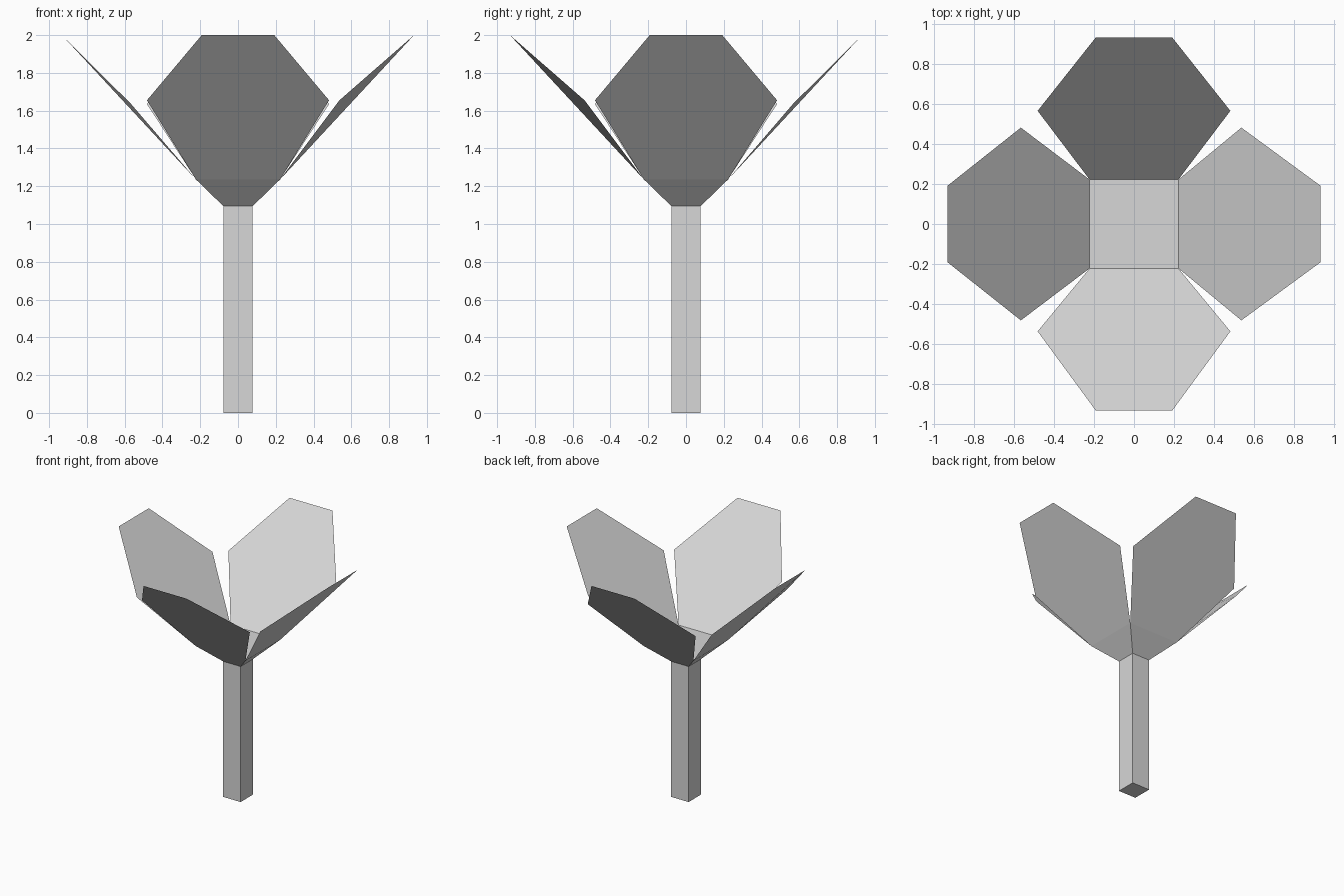
import bpy
import bmesh
from math import pi
from mathutils import Matrix

cube = bpy.data.objects.get("Cube")
if cube:
    bpy.data.objects.remove(cube, do_unlink=True)

STEM, CUP = 0.078, 0.222          # half widths
STEM_TOP, CUP_TOP = 1.095, 1.235  # heights

grey = bpy.data.materials.new("light grey")
grey.use_nodes = True
color = (0.68, 0.68, 0.68, 1)
grey.diffuse_color = color
grey.node_tree.nodes["Principled BSDF"].inputs["Base Color"].default_value = color


def finish(name, bm):
    mesh = bpy.data.meshes.new(name)
    bm.to_mesh(mesh)
    bm.free()
    mesh.materials.append(grey)
    obj = bpy.data.objects.new(name, mesh)
    bpy.context.collection.objects.link(obj)
    return obj


def square_loft(name, sections):
    """Closed square column through (half width, height) sections."""
    bm = bmesh.new()
    rings = [[bm.verts.new((x * h, y * h, z))
              for x, y in ((-1, -1), (1, -1), (1, 1), (-1, 1))]
             for h, z in sections]
    for low, high in zip(rings, rings[1:]):
        for i in range(4):
            j = (i + 1) % 4
            bm.faces.new((low[i], low[j], high[j], high[i]))
    bm.faces.new(rings[0][::-1])
    bm.faces.new(rings[-1])
    return finish(name, bm)


def petal(name, angle, mid_reach, mid_height):
    """Six-sided leaf leaning outward, turned about the stem."""
    rows = [(CUP, CUP, CUP_TOP), (mid_reach, 0.482, mid_height), (0.932, 0.192, 2.0)]
    outline = [(r, -w, z) for r, w, z in rows] + [(r, w, z) for r, w, z in rows[::-1]]
    bm = bmesh.new()
    bm.faces.new([bm.verts.new(p) for p in outline])
    bmesh.ops.transform(bm, matrix=Matrix.Rotation(angle, 4, "Z"), verts=bm.verts)
    return finish(name, bm)


# Stem flaring into the flower cup
square_loft("stem_and_cup", [(STEM, 0), (STEM, STEM_TOP), (CUP, CUP_TOP)])

# Four petals; the back and right ones are widest a little further out
petal("left_petal", 0, 0.537, 1.655)
petal("back_petal", pi / 2, 0.566, 1.635)
petal("right_petal", pi, 0.566, 1.635)
petal("front_petal", -pi / 2, 0.537, 1.655)
